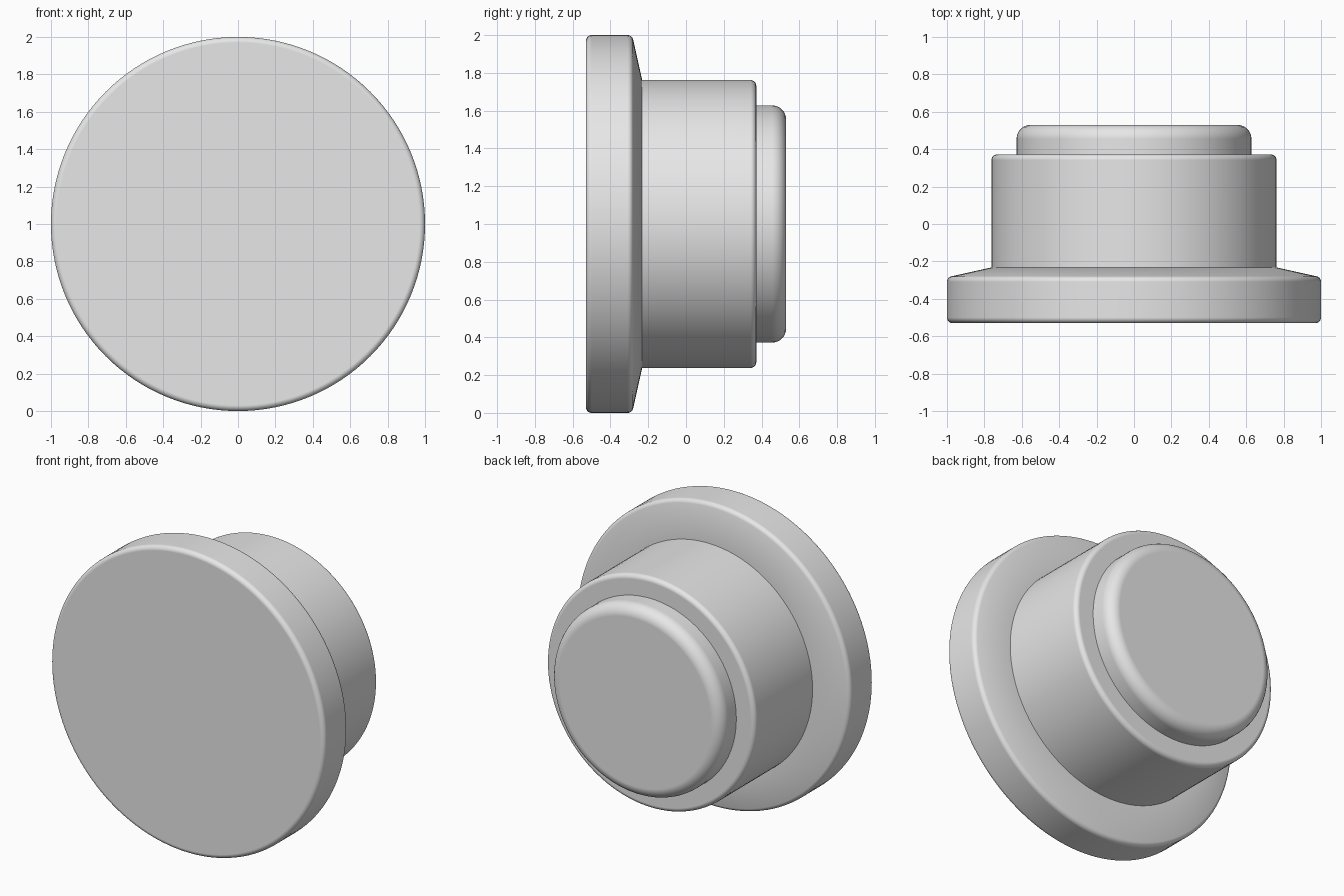
import bpy, bmesh, math
from mathutils import Vector

cube = bpy.data.objects.get("Cube")
if cube:
    bpy.data.objects.remove(cube, do_unlink=True)

grey = bpy.data.materials.new("plain_grey")
grey.use_nodes = True
colour = (0.8, 0.8, 0.8, 1)
grey.diffuse_color = colour
grey.node_tree.nodes["Principled BSDF"].inputs["Base Color"].default_value = colour

SEGMENTS = 128
ARC_STEPS = 8


def fillet(before, corner, after, radius):
    """Round a profile corner with a true arc."""
    corner = Vector(corner)
    a = (Vector(before) - corner).normalized()
    b = (Vector(after) - corner).normalized()
    half = a.angle(b) / 2
    centre = corner + (a + b).normalized() * radius / math.sin(half)
    start = corner + a * radius / math.tan(half) - centre
    end = corner + b * radius / math.tan(half) - centre
    total = start.angle(end)
    return [centre + (start * math.sin(total * (1 - t)) + end * math.sin(total * t)) / math.sin(total)
            for t in (i / ARC_STEPS for i in range(ARC_STEPS + 1))]


def lathe(name, profile):
    """Turn (radius, y, fillet) points around the y axis, with flat ends."""
    pts = []
    for i, (r, y, f) in enumerate(profile):
        if f:
            before = profile[i - 1][:2] if i else (0, y)
            after = profile[i + 1][:2] if i + 1 < len(profile) else (0, y)
            pts += fillet(before, (r, y), after, f)
        else:
            pts.append(Vector((r, y)))

    bm = bmesh.new()
    angles = [math.tau * k / SEGMENTS for k in range(SEGMENTS)]
    rings = [[bm.verts.new((p.x * math.cos(a), p.y, p.x * math.sin(a))) for a in angles]
             for p in pts]
    for low, high in zip(rings, rings[1:]):
        for k in range(SEGMENTS):
            n = (k + 1) % SEGMENTS
            bm.faces.new((low[k], low[n], high[n], high[k]))
    bm.faces.new(rings[0])
    bm.faces.new(rings[-1])
    bmesh.ops.recalc_face_normals(bm, faces=bm.faces)

    mesh = bpy.data.meshes.new(name)
    bm.to_mesh(mesh)
    bm.free()
    mesh.materials.append(grey)
    obj = bpy.data.objects.new(name, mesh)
    obj.location.z = 1
    bpy.context.collection.objects.link(obj)

    # Smooth walls while the large flat ends stay flat
    bpy.ops.object.select_all(action="DESELECT")
    obj.select_set(True)
    bpy.context.view_layer.objects.active = obj
    bpy.ops.object.shade_smooth_by_angle(angle=math.radians(30))
    weighted = obj.modifiers.new("weighted_normals", "WEIGHTED_NORMAL")
    weighted.keep_sharp = True
    return obj


# Wide front disc with a sloping back
lathe("front_flange", [(1, -0.53, 0.03), (1, -0.285, 0.03), (0.762, -0.232, 0)])
# Main drum
lathe("body", [(0.762, -0.26, 0), (0.762, 0.372, 0.03)])
# Raised rear button with a soft rim
lathe("rear_cap", [(0.628, 0.34, 0), (0.628, 0.53, 0.075)])
